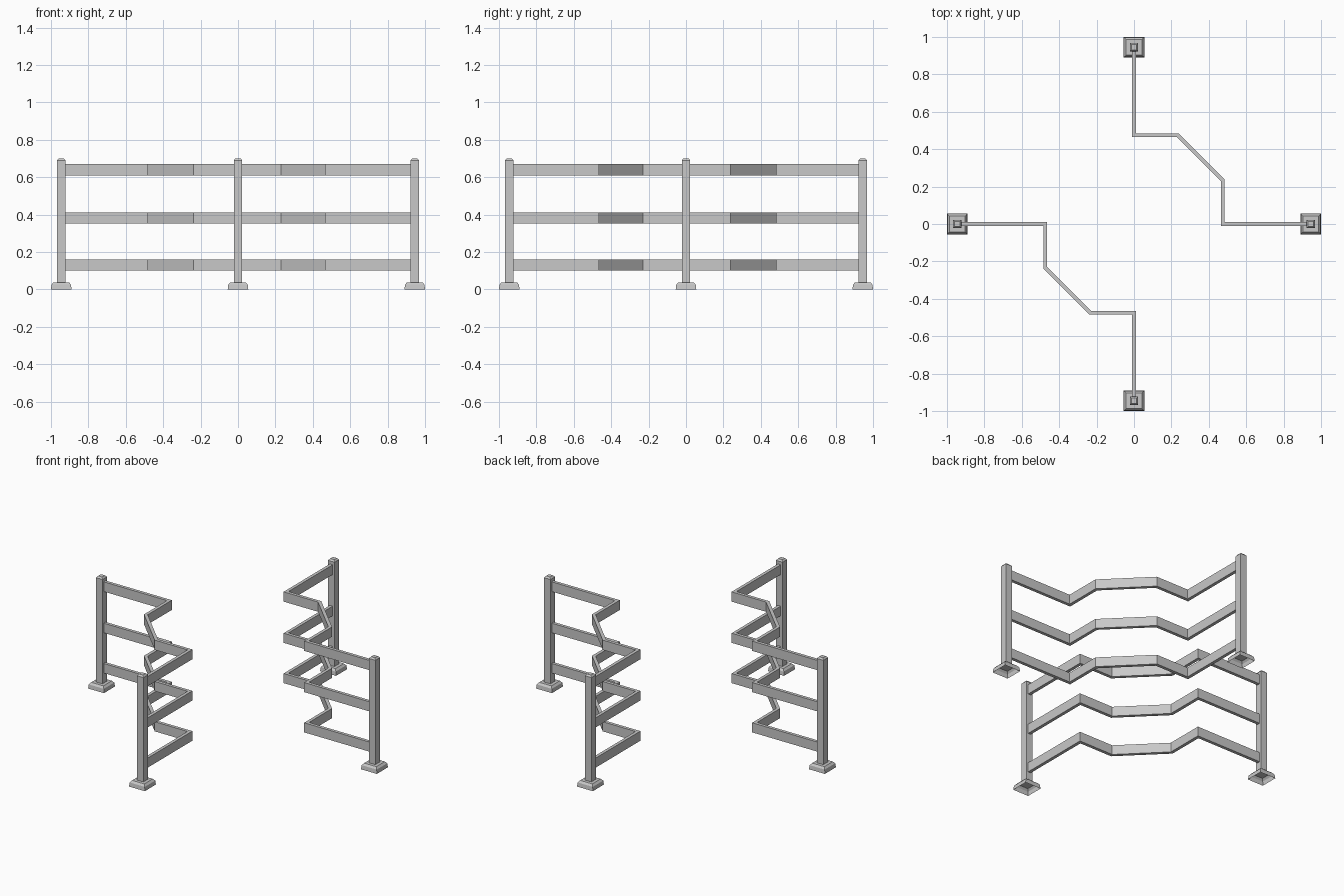
import bpy, bmesh, math
from mathutils import Vector

cube = bpy.data.objects.get("Cube")
if cube:
    bpy.data.objects.remove(cube, do_unlink=True)

# Painted metal
metal = bpy.data.materials.new("light_grey_metal")
metal.use_nodes = True
GREY = (0.58, 0.58, 0.58, 1)
metal.diffuse_color = GREY
metal.node_tree.nodes["Principled BSDF"].inputs["Base Color"].default_value = GREY

POST = 0.945             # distance of each post from the centre
BEND = 0.475             # outer reach of the bent rails
CUT = 0.233              # start of the diagonal stretch
HALF_THICK = 0.01
RAILS = {"lower": (0.10, 0.16), "middle": (0.352, 0.412), "upper": (0.61, 0.671)}


def finish(name, bm):
    bmesh.ops.recalc_face_normals(bm, faces=bm.faces)
    mesh = bpy.data.meshes.new(name)
    bm.to_mesh(mesh)
    bm.free()
    mesh.materials.append(metal)
    obj = bpy.data.objects.new(name, mesh)
    bpy.context.collection.objects.link(obj)
    return obj


def square_stack(name, x, y, levels, open_bottom=False):
    """Square column lofted through (half width, height) levels."""
    bm = bmesh.new()
    rings = [[bm.verts.new((x + sx * h, y + sy * h, z))
              for sx, sy in ((-1, -1), (1, -1), (1, 1), (-1, 1))]
             for h, z in levels]
    for low, high in zip(rings, rings[1:]):
        for i in range(4):
            j = (i + 1) % 4
            bm.faces.new((low[i], low[j], high[j], high[i]))
    bm.faces.new(rings[-1])
    if not open_bottom:
        bm.faces.new(rings[0][::-1])
    return finish(name, bm)


def offset_path(points, dist):
    """Shift a flat path sideways, with mitred corners."""
    dirs = [(b - a).normalized() for a, b in zip(points, points[1:])]
    normals = [Vector((-d.y, d.x)) for d in dirs]
    result = []
    for i, p in enumerate(points):
        n1, n2 = normals[max(i - 1, 0)], normals[min(i, len(normals) - 1)]
        result.append(p + (n1 + n2) * dist / (1 + n1.dot(n2)))
    return result


def rail(name, points, bottom, top):
    bm = bmesh.new()
    left, right = offset_path(points, HALF_THICK), offset_path(points, -HALF_THICK)
    rings = [[bm.verts.new((p.x, p.y, z))
              for p, z in ((l, bottom), (r, bottom), (r, top), (l, top))]
             for l, r in zip(left, right)]
    for a, b in zip(rings, rings[1:]):
        for i in range(4):
            j = (i + 1) % 4
            bm.faces.new((a[i], a[j], b[j], b[i]))
    bm.faces.new(rings[0])
    bm.faces.new(rings[-1])
    return finish(name, bm)


# Four posts on hollow feet
for side, x, y in (("left", POST, 0), ("right", -POST, 0),
                   ("back", 0, POST), ("front", 0, -POST)):
    square_stack(side + "_post", x, y,
                 [(0.0225, 0.037), (0.0225, 0.69), (0.014, 0.70)])
    square_stack(side + "_foot", x, y,
                 [(0.055, 0), (0.052, 0.025), (0.042, 0.037)], open_bottom=True)

# Bent rails: back-left run and its half-turn copy at front-right
path = [(0, POST), (0, BEND), (CUT, BEND), (BEND, CUT), (BEND, 0), (POST, 0)]
for corner, sign in (("back_left", 1), ("front_right", -1)):
    points = [Vector(p) * sign for p in path]
    for level, (bottom, top) in RAILS.items():
        rail(f"{corner}_{level}_rail", points, bottom, top)
